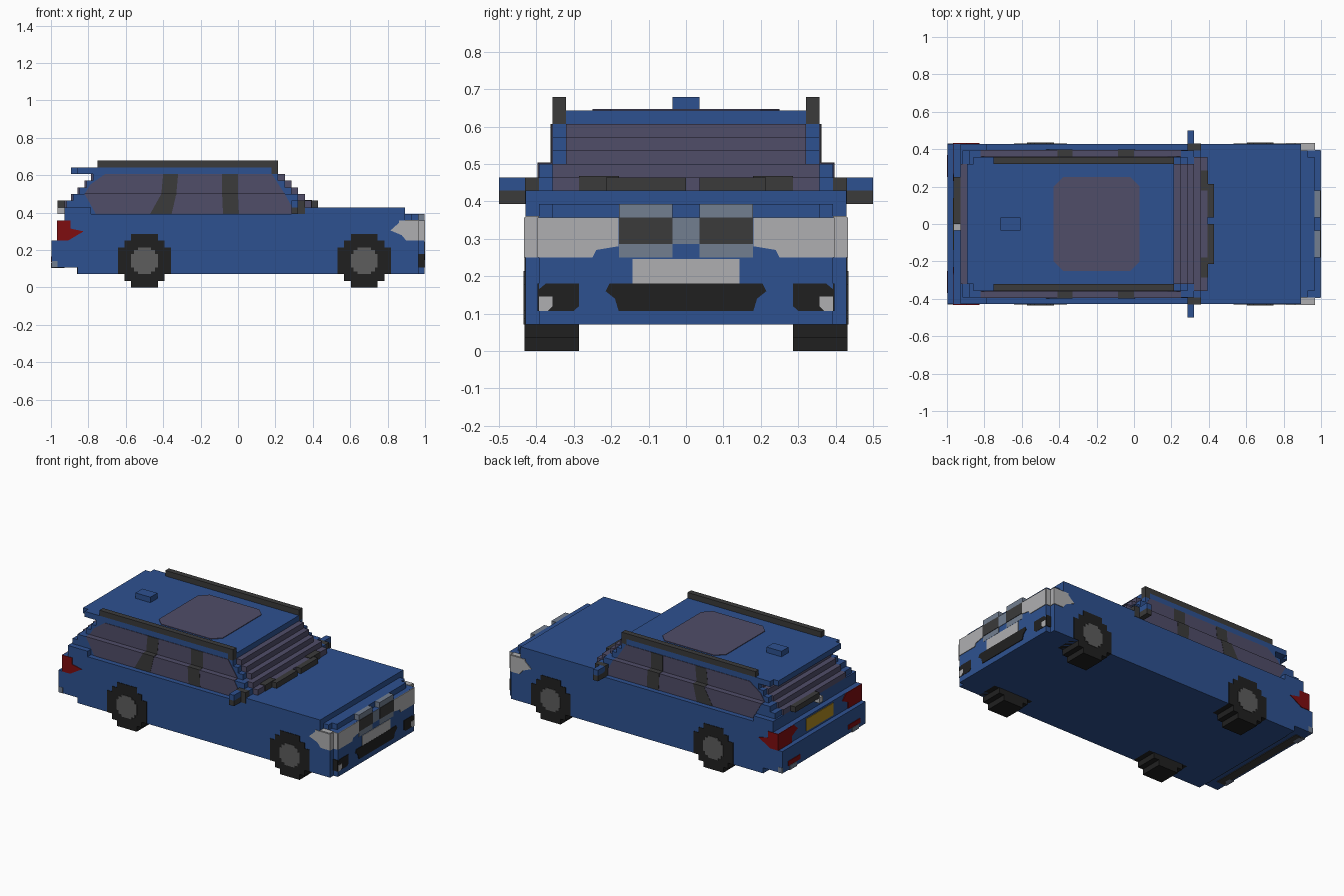
import bpy, bmesh

cube = bpy.data.objects.get("Cube")
if cube:
    bpy.data.objects.remove(cube, do_unlink=True)

V = 2 / 56      # size of one building block
E = 0.004       # thickness of painted plates


def material(name, r, g, b):
    m = bpy.data.materials.new(name)
    m.use_nodes = True
    m.diffuse_color = (r, g, b, 1)
    m.node_tree.nodes["Principled BSDF"].inputs["Base Color"].default_value = (r, g, b, 1)
    return m


BLUE = material("blue paint", .027, .083, .28)
GLASS = material("tinted glass", .08, .074, .14)
TRIM = material("dark trim", .043, .043, .043)
BLACK = material("black rubber", .0145, .0145, .0145)
HUB = material("wheel grey", .11, .11, .11)
SILVER = material("silver", .43, .43, .44)
CHROME = material("blue grey", .17, .21, .28)
RED = material("red lamp", .21, .004, .005)
YELLOW = material("yellow plate", .42, .25, .015)


def prisms(name, mat, shapes, mirror=False):
    """Extrude each (axis, start, end, outline); mirror repeats it across y = 0."""
    bm = bmesh.new()
    for axis, a, b, pts in shapes:
        for s in ((1, -1) if mirror else (1,)):
            place = {"x": lambda p, d: (d, s * p[0], p[1]),
                     "y": lambda p, d: (p[0], s * d, p[1]),
                     "z": lambda p, d: (p[0], s * p[1], d)}[axis]
            lo = [bm.verts.new(place(p, a)) for p in pts]
            hi = [bm.verts.new(place(p, b)) for p in pts]
            bm.faces.new(lo)
            bm.faces.new(hi)
            n = len(pts)
            for i in range(n):
                j = (i + 1) % n
                bm.faces.new((lo[i], lo[j], hi[j], hi[i]))
    bmesh.ops.recalc_face_normals(bm, faces=bm.faces)
    me = bpy.data.meshes.new(name)
    bm.to_mesh(me)
    bm.free()
    me.materials.append(mat)
    ob = bpy.data.objects.new(name, me)
    bpy.context.collection.objects.link(ob)
    return ob


def box(x0, x1, y0, y1, z0, z1):
    return ("z", z0, z1, [(x0, y0), (x1, y0), (x1, y1), (x0, y1)])


def wide(x0, x1, y, z0, z1):
    return box(x0, x1, -y, y, z0, z1)


# Lower body, bumpers and bonnet
F = 1 - E
prisms("body", BLUE, [
    wide(-24 * V, 27 * V, 12 * V, 2 * V, 10 * V),
    wide(-27 * V, -24 * V, 12 * V, 3 * V, 10 * V),
    wide(-26 * V, 25 * V, 12 * V, 10 * V, 11 * V)])
prisms("rear_bumper", BLUE, [wide(-F, -27 * V, 12 * V, 3 * V, 7 * V)])
prisms("front_bumper", BLUE, [wide(27 * V, F, 11 * V, 2 * V, 10 * V)])
prisms("bonnet", BLUE, [
    wide(9 * V, 25 * V, 12 * V, 11 * V, 12 * V),
    wide(25 * V, 26 * V, 11 * V, 10 * V, 11 * V),
    wide(26 * V, 27 * V, 10 * V, 10 * V, 11 * V)])
prisms("rear_shoulder", BLUE, [wide(-26 * V, -22 * V, 12 * V, 11 * V, 12 * V)])
prisms("rear_valance", TRIM, [
    wide(-27.5 * V, -26 * V, 10 * V, 3 * V - E, 3 * V + E),
    wide(-24 * V - E, -24 * V, 10 * V, 2 * V, 3 * V)])

# Stepped cabin: blue sides around a glass core, one layer per block
layers = [(-26, 10), (-26, 11), (-25, 10), (-24, 9), (-23, 8), (-22, 7)]
sides, core = [], []
for i, (r, f) in enumerate(layers):
    z = (11 + i) * V
    half = 11 if i < 3 else 10
    inner = 10 if i in (1, 2) else 9
    if i == 0:
        sides.append(box(r * V, f * V, 0, 11 * V, z, z + V))
        continue
    sides.append(box((r + .3) * V, (f - 1) * V, 9 * V, half * V, z, z + V))
    core.append(wide(r * V, (f - 2) * V, 9 * V, z, z + V))
    core.append(wide((f - 2) * V, f * V, inner * V, z, z + V))
prisms("cabin_sides", BLUE, sides, True)
prisms("windscreen_and_rear_glass", GLASS, core)

# Roof, spoiler lip, sunroof and aerial
prisms("roof", BLUE, [wide(-25 * V, 6 * V, 9 * V, 17 * V, 18 * V),
                      wide(-24 * V, 5 * V, 10 * V, 17 * V, 18 * V)])
prisms("sunroof", GLASS, [("z", 18 * V, 18 * V + E, [
    (-.43, -.2), (-.38, -.25), (-.02, -.25), (.03, -.2),
    (.03, .2), (-.02, .25), (-.38, .25), (-.43, .2)])])
prisms("aerial", BLUE, [wide(-20 * V, -17 * V, V, 18 * V, 19 * V)])
prisms("roof_rails", TRIM, [box(-21 * V, 6 * V, 9 * V, 10 * V, 18 * V, 19 * V),
                            box(5 * V, 6 * V, 9 * V, 10 * V, 17 * V, 18 * V)], True)


# Side windows and pillars, laid over both tiers and the ledge between them
def side_plate(name, mat, lower, upper, x0, x1, t):
    prisms(name, mat, [
        ("y", 11 * V - t, 11 * V + t, lower),
        ("y", 10 * V - t, 10 * V + t, upper),
        box(x0, x1, 10 * V, 11 * V + t, 14 * V - t, 14 * V + t)], True)


side_plate("side_windows", GLASS,
           [(-.76, .393), (-.82, .5), (.25, .5), (.31, .393)],
           [(-.82, .5), (-.79, .55), (-.71, .607), (.18, .607), (.25, .5)],
           -.82, .25, .003)
side_plate("rear_pillars", TRIM,
           [(-.47, .393), (-.41, .5), (-.33, .5), (-.355, .393)],
           [(-.41, .5), (-.40, .607), (-.32, .607), (-.33, .5)], -.41, -.33, .0045)
side_plate("middle_pillars", TRIM,
           [(-.08, .393), (-.085, .5), (0, .5), (.005, .393)],
           [(-.085, .5), (-.085, .607), (0, .607), (0, .5)], -.085, 0, .0045)

# Wipers
prisms("front_wipers", TRIM, [
    box(11 * V, 12 * V, -6 * V, 0, 12 * V, 13 * V),
    box(10 * V, 11 * V + E, -8 * V, -5 * V, 12 * V, 13 * V + E),
    box(11 * V, 12 * V, V, 6 * V, 12 * V, 13 * V),
    box(10 * V, 11 * V + E, 5 * V, 8 * V, 12 * V, 13 * V + E)])
prisms("rear_wiper", TRIM, [box(-27 * V, -26 * V, 0, 7 * V, 12 * V, 13 * V)])
prisms("tailgate_handle", SILVER, [box(-27 * V, -26 * V, -V, 0, 11 * V, 12 * V)])

# Door mirrors
prisms("mirror_bases", TRIM, [
    box(8 * V, 10 * V, 11 * V, 12 * V + .002, 11 * V, 13 * V),
    box(8 * V, 9 * V, 12 * V, 14 * V, 11 * V, 12 * V)], True)
prisms("mirror_caps", BLUE, [box(8 * V, 9 * V, 12 * V, 14 * V, 12 * V, 13 * V)], True)


# Stepped wheels, each a stack of slabs
def disc(cx, rows, y0, y1):
    return [box(cx - w * V, cx + w * V, y0, y1, z0 * V, z1 * V) for w, z0, z1 in rows]


TYRE_ROWS = [(2, 0, 1), (3, 1, 2), (4, 2, 6), (3, 6, 7), (2, 7, 8)]
HUB_ROWS = [(1, 2, 2.4), (1.6, 2.4, 3), (2, 3, 5), (1.6, 5, 5.6), (1, 5.6, 6)]
for label, cx in (("front", .675), ("rear", -.5)):
    prisms(label + "_tyres", BLACK, disc(cx, TYRE_ROWS, 8 * V, 12 * V + .003), True)
    prisms(label + "_hubs", HUB, disc(cx, HUB_ROWS, 11 * V, 12 * V + .006), True)


# Front details
def front(name, mat, *outlines, mirror=True, t=E):
    prisms(name, mat, [("x", F - .002, F + t, o) for o in outlines], mirror)


def rect(y0, y1, z0, z1):
    return [(y0, z0), (y1, z0), (y1, z1), (y0, z1)]


front("headlights", SILVER, [(.18, .357), (.393, .357), (.393, .25), (.25, .25),
                             (.24, .27), (.18, .28)])
prisms("headlight_corners", SILVER, [
    ("y", 12 * V - E, 12 * V + E, [(.815, .305), (.86, .345), (.86, .357), (27 * V + E, .357),
                                   (27 * V + E, .25), (.90, .25), (.875, .28)]),
    ("x", 27 * V - E, 27 * V + E, rect(10 * V, 12 * V, .25, .357)),
    ("y", 11 * V - E, 11 * V + E, [(27 * V, .25), (F, .25), (F, .357), (27 * V, .357)]),
    box(25 * V, 27 * V, 11 * V, 12 * V, 10 * V - E, 10 * V + E)], True)
prisms("grille_surround", CHROME, [
    box(27 * V, F + .001, V, 5 * V, 7 * V, 11 * V)], True)
front("grille_bridge", CHROME, rect(-V, V, 8 * V, 10 * V), mirror=False, t=.002)
front("grille_mesh", TRIM, rect(V, 5 * V, 8 * V, 10 * V))
front("front_plate", SILVER, rect(-4 * V, 4 * V, 5 * V, 7 * V - .004), mirror=False, t=.003)
front("lower_intake", BLACK, [(-.18, .107), (.18, .107), (.19, .14), (.215, .16), (.205, .18),
                              (-.205, .18), (-.215, .16), (-.19, .14)], mirror=False)
front("fog_recesses", BLACK, [(.286, .12), (.30, .107), (.393, .107), (.393, .165),
                              (.375, .18), (.286, .18)], t=.002)
front("fog_lamps", SILVER, [(.357, .12), (.37, .107), (.393, .107), (.393, .146), (.357, .146)])
prisms("fog_sides", BLACK, [
    ("y", 11 * V - E, 11 * V + E, [(27 * V, .107), (F, .107), (F, .18), (27 * V, .18)])], True)

# Rear details
R = -27 * V
prisms("tail_lamps", RED, [
    ("y", 12 * V - E, 12 * V + E, [(R - E, .357), (-.895, .357), (-.895, .315), (-.825, .30),
                                   (-.86, .28), (-.91, .25), (R - E, .25)]),
    ("x", R - E, R + E, [(.43, .25), (.43, .357), (.27, .357), (.23, .32), (.29, .29),
                         (.29, .25)])], True)
prisms("rear_plate", YELLOW, [("x", R - E, R + E, rect(-.14, .14, .265, .345))])
prisms("rear_reflectors", RED, [("x", -1, -F + .002, rect(.25, .37, .135, .165))], True)
prisms("exhaust_tips", CHROME, [box(-1, R, 8 * V, 10 * V, 3 * V - E, 3.7 * V),
                                ("y", 12 * V - E, 12 * V + .002, [
                                    (-F, .107), (R, .107), (R, .143), (-F, .143)])], True)
